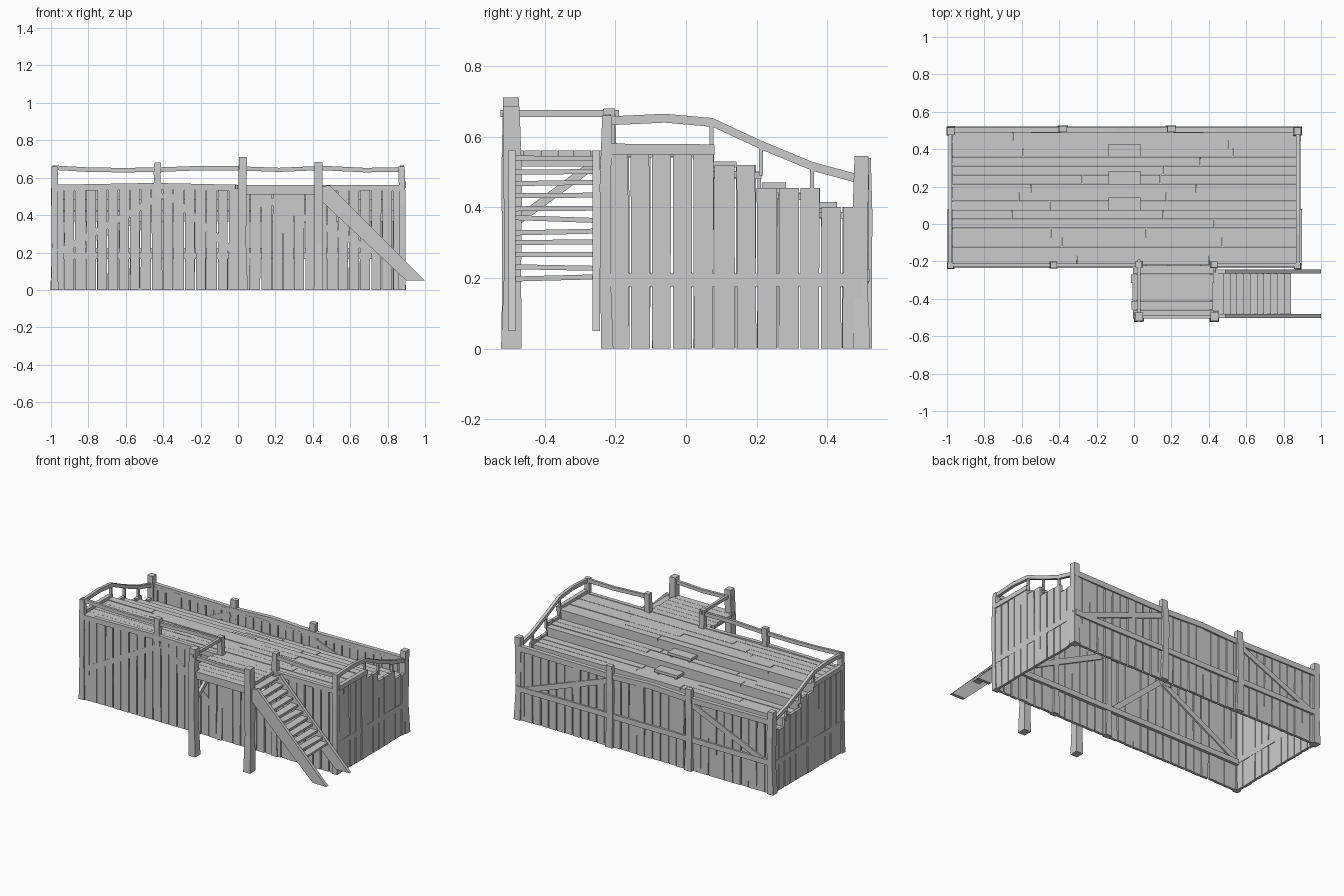
import bpy, bmesh, random
from mathutils import Vector, Matrix

if "Cube" in bpy.data.objects:
    bpy.data.objects.remove(bpy.data.objects["Cube"])

random.seed(4)
R = lambda a: random.uniform(-a, a)


class Part:
    """Collects solids into one named mesh object."""
    def __init__(self, name):
        self.name, self.bm = name, bmesh.new()

    def box(self, x0, x1, y0, y1, z0, z1):
        m = Matrix.Translation(((x0 + x1) / 2, (y0 + y1) / 2, (z0 + z1) / 2)) @ \
            Matrix.Diagonal((x1 - x0, y1 - y0, z1 - z0, 1))
        return bmesh.ops.create_cube(self.bm, size=1, matrix=m)["verts"]

    def beam(self, p, q, w, h):
        p, q = Vector(p), Vector(q)
        d = q - p
        rot = d.to_track_quat('X', 'Z').to_matrix().to_4x4()
        m = Matrix.Translation((p + q) / 2) @ rot @ Matrix.Diagonal((d.length, w, h, 1))
        bmesh.ops.create_cube(self.bm, size=1, matrix=m)

    def rail(self, pts, axis, w, h):
        """Bent rail: rectangular section swept along a polyline, axis = thickness direction."""
        a = Vector(axis) * w / 2
        u = Vector((0, 0, h / 2))
        rings = [[self.bm.verts.new(Vector(p) + s) for s in (a + u, a - u, -a - u, u - a)] for p in pts]
        for r, s in zip(rings, rings[1:]):
            for i in range(4):
                self.bm.faces.new((r[i], r[i - 1], s[i - 1], s[i]))
        self.bm.faces.new(rings[0])
        self.bm.faces.new(rings[-1][::-1])

    def post(self, x, y, z0, z1, w, d, lean=0.006):
        """Hand-hewn post, with a crooked middle."""
        dx, dy = R(lean), R(lean)
        prev = None
        for t, k in ((0, 1.15), (.35, .95), (.7, 1.05), (1, .95)):
            z = z0 + (z1 - z0) * t
            ox, oy = (dx, dy) if 0 < t < 1 else (0, 0)
            ring = [self.bm.verts.new((x + ox + a * w * k / 2, y + oy + b * d * k / 2, z))
                    for a, b in ((-1, -1), (1, -1), (1, 1), (-1, 1))]
            if prev:
                for i in range(4):
                    self.bm.faces.new((prev[i - 1], prev[i], ring[i], ring[i - 1]))
            else:
                self.bm.faces.new(ring[::-1])
            prev = ring
        self.bm.faces.new(prev)

    def done(self):
        bmesh.ops.recalc_face_normals(self.bm, faces=self.bm.faces)
        me = bpy.data.meshes.new(self.name)
        self.bm.to_mesh(me)
        self.bm.free()
        bpy.context.collection.objects.link(bpy.data.objects.new(self.name, me))


XL, XR, YF, YB = -0.99, 0.885, -0.22, 0.5
TIERS = [(-0.22, 0.075, 0.56), (0.075, 0.215, 0.50), (0.215, 0.36, 0.44), (0.36, 0.49, 0.385)]


def plank_wall(name, axis, a0, a1, n, c, top):
    """Row of tapered upright boards with thin gaps; axis 0 runs along x, 1 along y."""
    p = Part(name)
    s = (a1 - a0) / n
    for i in range(n):
        u0, u1 = a0 + i * s, a0 + (i + 1) * s
        z = top((u0 + u1) / 2)
        off = R(0.003)
        lo, hi = c - 0.009 + off, c + 0.009 + off
        vs = p.box(u0, u1, lo, hi, 0, z) if axis == 0 else p.box(lo, hi, u0, u1, 0, z)
        g = {k: random.uniform(0.0, 0.005) for k in range(4)}
        for v in vs:
            left = v.co[axis] < (u0 + u1) / 2
            low = v.co.z < z / 2
            v.co[axis] += g[2 * low + left] * (1 if left else -1)
    p.done()


def side_top(y):
    return 0.565 if y < 0.08 else 0.52 if y < 0.215 else 0.455 if y < 0.36 else 0.40


# Plank walls
plank_wall("front_wall", 0, XL, XR, 32, YF, lambda u: 0.545)
plank_wall("back_wall", 0, XL, XR, 32, YB, lambda u: 0.47 + R(0.006))
plank_wall("left_wall", 1, YF, YB, 12, XL + 0.01, side_top)
plank_wall("right_wall", 1, YF, YB, 12, XR - 0.005, side_top)

# Tiered seating boards and risers
deck = Part("tier_boards")
riser = Part("tier_risers")
for k, (y0, y1, z) in enumerate(TIERS):
    rows = 6 if k == 0 else 3
    s = (y1 - y0) / rows
    for r in range(rows):
        cuts = [XL + 0.01, -0.45 + R(0.25), 0.3 + R(0.25), XR - 0.01]
        for a, b in zip(cuts, cuts[1:]):
            dz = R(0.002)
            deck.box(a + 0.001, b - 0.001, y0 + r * s + 0.001, y0 + (r + 1) * s - 0.001, z - 0.018 + dz, z + dz)
    if k:
        riser.box(XL + 0.02, XR - 0.02, y0 - 0.012, y0 - 0.002, z - 0.018, TIERS[k - 1][2] - 0.015)
deck.done()
riser.done()

# Half steps in the aisle
steps = Part("aisle_steps")
for y0, y1, z in TIERS[1:]:
    steps.box(-0.135, 0.035, y0, y0 + 0.068, z + 0.012, z + 0.03)
    for x in (-0.12, 0.008):
        steps.box(x, x + 0.012, y0, y0 + 0.06, z - 0.005, z + 0.015)
steps.done()

# Horizontal beams
beams = Part("wall_beams")
beams.rail([(XL, YF - 0.003, 0.545), (-0.45, YF - 0.003, 0.555), (0.01, YF - 0.003, 0.545)], (0, 1, 0), 0.026, 0.034)
beams.box(0.44, XR, YF - 0.016, YF + 0.01, 0.53, 0.562)
beams.box(XL, XR, YF - 0.002, YF + 0.028, 0.165, 0.2)
beams.rail([(XL, YB + 0.004, 0.475), (-0.38, YB + 0.004, 0.468), (-0.1, YB + 0.004, 0.48), (0.2, YB + 0.004, 0.468), (XR, YB + 0.004, 0.475)],
           (0, 1, 0), 0.028, 0.036)
beams.box(XL, XR, YB - 0.004, YB + 0.02, 0.19, 0.225)
for x, s in ((XL + 0.01, -1), (XR - 0.005, 1)):
    beams.rail([(x + s * 0.004, YF, 0.565), (x + s * 0.004, 0.08, 0.563)], (1, 0, 0), 0.026, 0.03)
    beams.box(x - 0.011, x + 0.011, YF, YB, 0.175, 0.212)
beams.done()

# Diagonal braces on the long walls
br = Part("wall_braces")
for p, q in (((-0.96, 0.2), (-0.4, 0.51)), ((-0.37, 0.51), (-0.02, 0.2)), ((0.08, 0.52), (0.72, 0.21))):
    br.beam((p[0], YF + 0.004, p[1]), (q[0], YF + 0.004, q[1]), 0.03, 0.035)
for p, q in (((-0.95, 0.2), (-0.4, 0.44)), ((0.85, 0.2), (0.22, 0.43))):
    br.beam((p[0], YB + 0.002, p[1]), (q[0], YB + 0.002, q[1]), 0.03, 0.035)
br.done()

# Wall posts
posts = Part("wall_posts")
for x in (XL + 0.01, XR - 0.01):
    posts.post(x, YF - 0.003, 0, 0.66, 0.034, 0.03)
    posts.post(x, YB - 0.003, 0, 0.545, 0.04, 0.042)
for x in (-0.38, 0.2):
    posts.post(x, YB + 0.008, 0, 0.54, 0.045, 0.032, 0.012)
posts.post(-0.43, YF + 0.002, 0.5, 0.68, 0.036, 0.034)
for x in (0.025, 0.43):
    posts.post(x, YF + 0.003, 0.0, 0.68, 0.036, 0.034)
posts.done()

# Front and side handrails with their balusters
rails = Part("handrails")
for xs in ((XL, -0.8, -0.62, -0.43, -0.2, 0.02), (0.43, 0.55, 0.68, XR)):
    rails.rail([(x, YF, 0.647 + R(0.007)) for x in xs], (0, 1, 0), 0.016, 0.024)
for x in (XL + 0.008, XR - 0.008):
    rails.rail([(x, -0.21, 0.645), (x, -0.06, 0.652), (x, 0.075, 0.64), (x, 0.215, 0.575), (x, 0.36, 0.515), (x, 0.49, 0.48)],
               (1, 0, 0), 0.02, 0.025)
    for y, z0, z1 in ((0.072, 0.54, 0.635), (0.212, 0.49, 0.57), (0.357, 0.43, 0.51)):
        rails.box(x - 0.008, x + 0.008, y - 0.006, y + 0.006, z0, z1)
rails.done()

# Entrance platform
plat = Part("platform_boards")
for i in range(6):
    y0 = -0.505 + i * 0.0475
    plat.box(-0.008 + R(0.008), 0.425 + R(0.006), y0, y0 + 0.046, 0.54, 0.56)
for y in (-0.49, -0.25):
    plat.box(0.01, 0.42, y - 0.012, y + 0.012, 0.51, 0.54)
for x in (0.025, 0.425):
    plat.box(x - 0.012, x + 0.012, -0.5, -0.22, 0.515, 0.54)
plat.done()

legs = Part("platform_legs")
legs.post(0.027, -0.495, 0, 0.71, 0.044, 0.048)
legs.post(0.43, -0.495, 0, 0.685, 0.044, 0.05)
for x in (0.025, 0.42):
    legs.beam((x, -0.48, 0.36), (x, -0.25, 0.53), 0.02, 0.025)
legs.done()

prail = Part("platform_rails")
prail.box(0.018, 0.036, -0.525, -0.19, 0.655, 0.675)
prail.rail([(0.0, -0.495, 0.65), (0.22, -0.495, 0.642), (0.45, -0.495, 0.652)], (0, 1, 0), 0.018, 0.022)
prail.done()

# Stair stringers and treads
stair = Part("stair_stringers")
prof = [(0.435, 0.55), (0.49, 0.56), (1.0, 0.05), (0.9, 0.05), (0.43, 0.49)]
for y in (-0.502, -0.264):
    f = stair.bm.faces.new([stair.bm.verts.new((x, y, z)) for x, z in prof])
    ext = bmesh.ops.extrude_face_region(stair.bm, geom=[f])["geom"]
    bmesh.ops.translate(stair.bm, vec=(0, 0.02, 0), verts=[v for v in ext if isinstance(v, bmesh.types.BMVert)])
    stair.bm.faces.new([f_v for f_v in f.verts][::-1]) if not f.is_valid else None
stair.done()

treads = Part("stair_treads")
for i in range(11):
    x, z = 0.815 - i * 0.036, 0.197 + i * 0.034
    treads.beam((x, -0.487, z + R(0.006)), (x, -0.26, z + R(0.006)), 0.05, 0.014)
treads.done()
